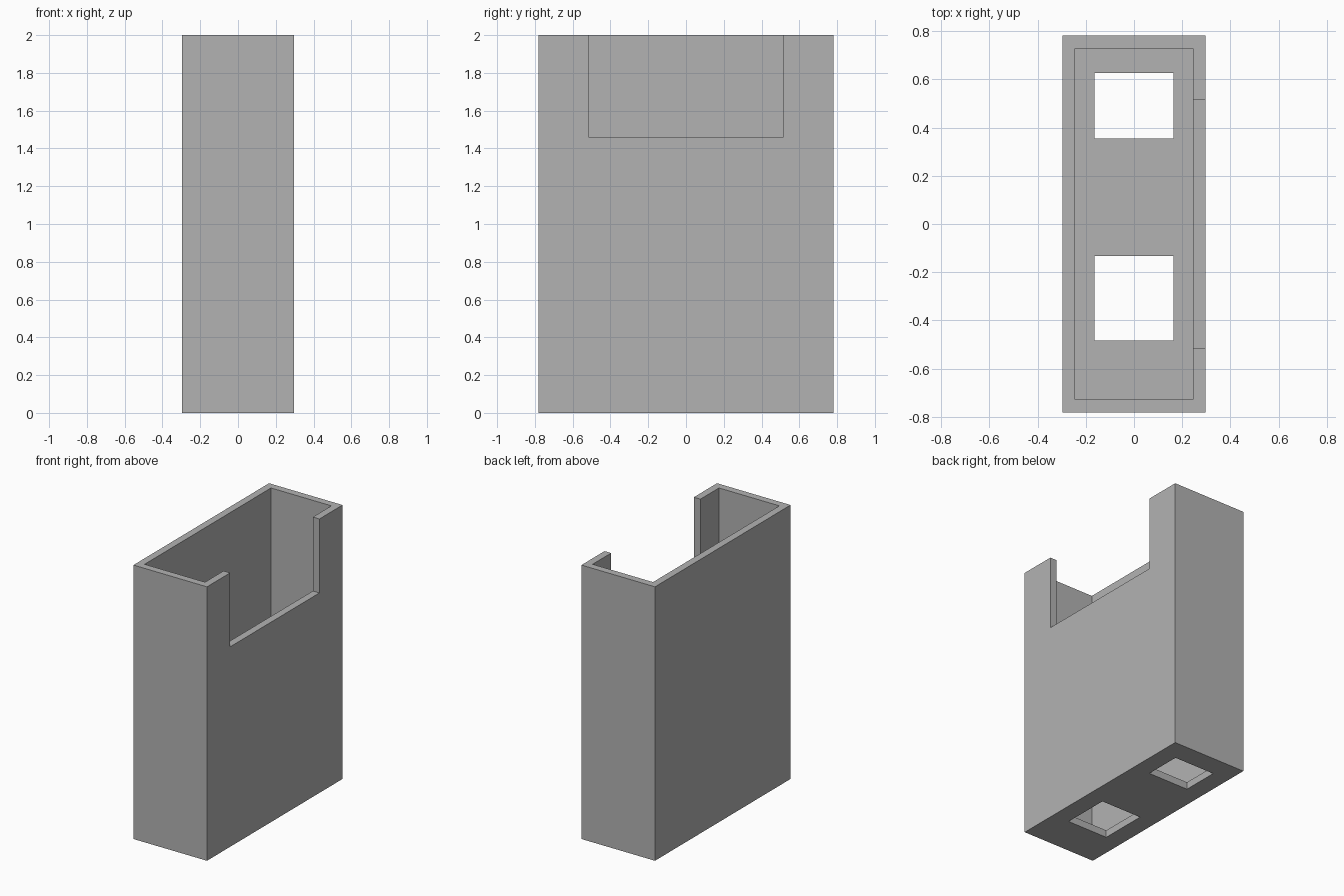
import bpy
from mathutils import Vector

cube = bpy.data.objects.get("Cube")
if cube:
    bpy.data.objects.remove(cube, do_unlink=True)

HALF_X, HALF_Y, HEIGHT, WALL = 0.297, 0.782, 2.0, 0.053
IN_X, IN_Y = HALF_X - WALL, HALF_Y - WALL

grey = bpy.data.materials.new("plain grey")
grey.use_nodes = True
colour = (0.45, 0.45, 0.45, 1)
grey.diffuse_color = colour
grey.node_tree.nodes["Principled BSDF"].inputs["Base Color"].default_value = colour


def box(name, low, high):
    """Axis-aligned box between two corners."""
    low, high = Vector(low), Vector(high)
    bpy.ops.mesh.primitive_cube_add(size=1)
    obj = bpy.context.object
    obj.name = name
    for v in obj.data.vertices:
        v.co = [l + (c + 0.5) * (h - l) for l, c, h in zip(low, v.co, high)]
    obj.data.materials.append(grey)
    return obj


def cut(target, name, low, high):
    """Subtract a box from the target, then discard the cutter."""
    cutter = box(name, low, high)
    cutter.hide_render = True
    mod = target.modifiers.new(name, "BOOLEAN")
    mod.operation = "DIFFERENCE"
    mod.solver = "EXACT"
    mod.object = cutter
    bpy.context.view_layer.objects.active = target
    bpy.ops.object.modifier_apply(modifier=mod.name)
    bpy.data.objects.remove(cutter, do_unlink=True)


# Open-topped case
case = box("open_case", (-HALF_X, -HALF_Y, 0), (HALF_X, HALF_Y, HEIGHT))
cut(case, "cavity", (-IN_X, -IN_Y, WALL), (IN_X, IN_Y, HEIGHT + 0.2))

# Access notch in the left wall
cut(case, "wall_notch", (0.1, -0.515, 1.46), (0.5, 0.515, HEIGHT + 0.3))

# Two rectangular openings in the floor
for name, y0, y1 in (("front_opening", -0.484, -0.133), ("rear_opening", 0.355, 0.627)):
    cut(case, name, (-0.164, y0, -0.2), (0.164, y1, 0.3))
